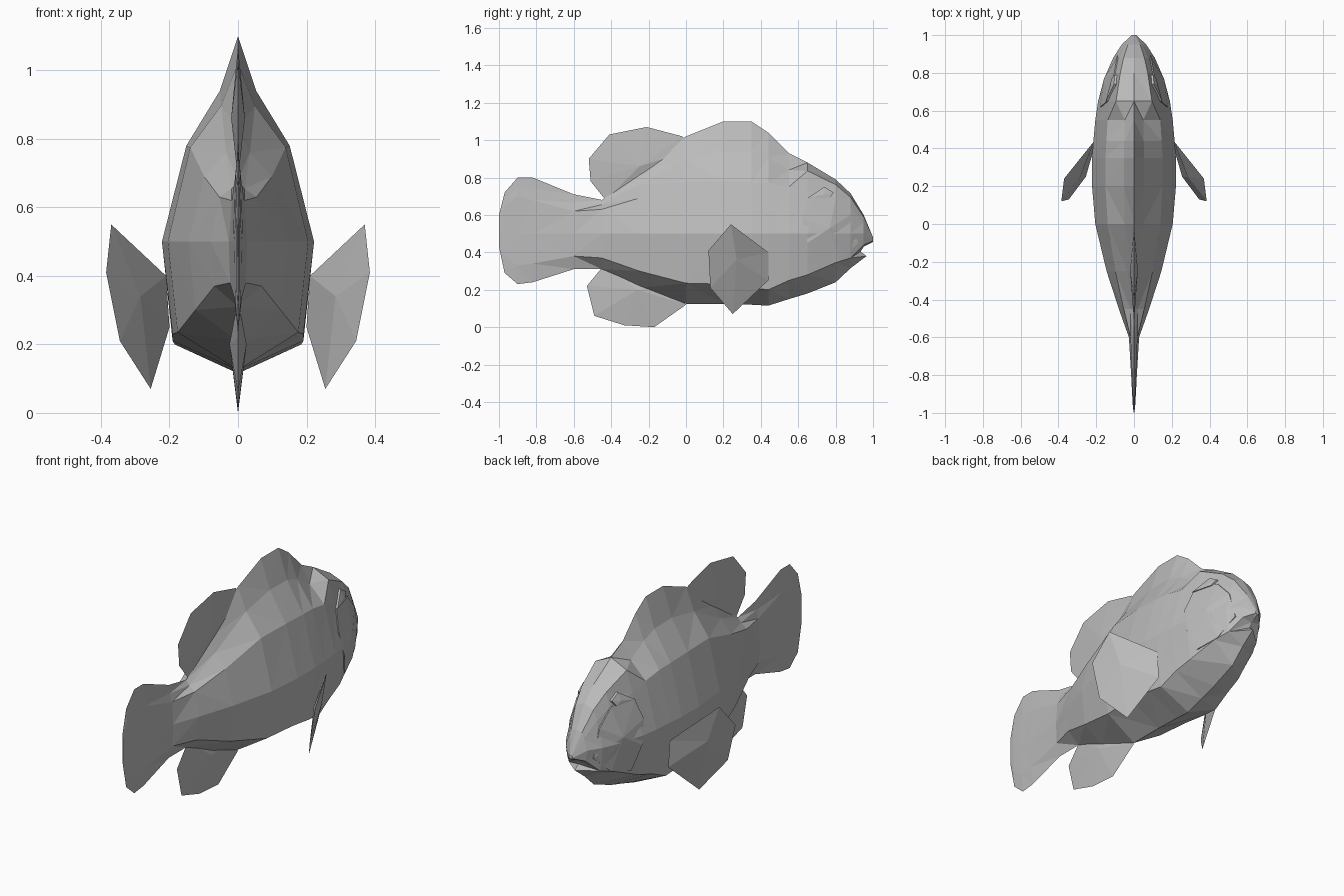
import bpy
import bmesh
from mathutils import Vector
from mathutils.bvhtree import BVHTree

default_cube = bpy.data.objects.get("Cube")
if default_cube:
    bpy.data.objects.remove(default_cube, do_unlink=True)

grey = bpy.data.materials.new("plain_grey")
grey.use_nodes = True
colour = (.5, .5, .5, 1)
grey.diffuse_color = colour
grey.node_tree.nodes["Principled BSDF"].inputs["Base Color"].default_value = colour


def make_part(name, verts, faces):
    """Turn vertices and faces into a flat shaded, single colour object."""
    mesh = bpy.data.meshes.new(name)
    mesh.from_pydata([tuple(v) for v in verts], [], faces)
    bm = bmesh.new()
    bm.from_mesh(mesh)
    bmesh.ops.remove_doubles(bm, verts=bm.verts, dist=.0001)
    bmesh.ops.triangulate(bm, faces=[f for f in bm.faces if len(f.verts) > 3])
    bmesh.ops.recalc_face_normals(bm, faces=bm.faces)
    bm.to_mesh(mesh)
    bm.free()
    mesh.materials.append(grey)
    part = bpy.data.objects.new(name, mesh)
    bpy.context.collection.objects.link(part)
    return part


def double_fan(outline, peak_a, peak_b):
    """Closed shell from an outline and one raised point on each side."""
    count = len(outline)
    faces = []
    for i in range(count):
        j = (i + 1) % count
        faces += [(i, j, count), (j, i, count + 1)]
    return list(outline) + [peak_a, peak_b], faces


def section_ring(y, top, bottom, width, shoulder, side, low):
    """Cross-section of the body, mirrored about the centre plane."""
    head = y > .6
    neck_width = width * (.5 if head else .24)
    neck = shoulder + (top - shoulder) * (.72 if head else .5)
    half = [(neck_width, neck), (width * .68, shoulder),
            (width, side), (width * .86, low)]
    ring = [(0, top)] + half + [(0, bottom)]
    ring += [(-x, z) for x, z in reversed(half)]
    return [Vector((x, y, z)) for x, z in ring]


# Body and tail fin: y, top, bottom, half width, shoulder, side and low ridge
sections = [
    (1, .48, .455, .012, .475, .465, .46),
    (.95, .6, .43, .065, .56, .5, .44),
    (.88, .715, .315, .11, .64, .5, .37),
    (.8, .79, .24, .145, .69, .5, .345),
    (.65, .88, .18, .19, .72, .5, .28),
    (.55, .93, .15, .205, .75, .5, .25),
    (.44, 1.04, .115, .215, .77, .5, .2),
    (.35, 1.1, .12, .222, .775, .5, .21),
    (.2, 1.1, .125, .222, .78, .5, .23),
    (0, 1.02, .125, .205, .775, .5, .235),
    (-.25, .83, .21, .145, .69, .5, .3),
    (-.45, .68, .31, .08, .63, .5, .37),
    (-.6, .71, .31, .027, .62, .5, .38),
    (-.82, .8, .24, .014, .68, .5, .34),
    (-.9, .8, .23, .01, .7, .5, .33),
    (-.97, .72, .29, .006, .65, .5, .38),
    (-1, .6, .43, .001, .56, .5, .46),
]
rings = [section_ring(*s) for s in sections]
size = len(rings[0])
body_verts = [v for ring in rings for v in ring]
body_faces = [tuple(range(size)), tuple(range(len(body_verts) - size, len(body_verts)))]
for r in range(len(rings) - 1):
    for i in range(size):
        j = (i + 1) % size
        a, b = r * size, (r + 1) * size
        body_faces.append((a + i, a + j, b + j, b + i))
body = make_part("body", body_verts, body_faces)

# Lower jaw wedge under the mouth
jaw = [(0, .965, .38), (.095, .88, .37), (0, .88, .315), (-.095, .88, .37), (0, .9, .43)]
make_part("lower_jaw", jaw, [(0, 1, 2), (0, 2, 3), (0, 4, 1), (0, 3, 4), (1, 4, 3, 2)])


def centre_fin(name, outline, centre, thickness):
    """Thin fin standing on the centre plane, thickest at its middle."""
    points = [Vector((0, y, z)) for y, z in outline]
    y, z = centre
    make_part(name, *double_fan(points, Vector((thickness, y, z)), Vector((-thickness, y, z))))


centre_fin("rear_dorsal_fin",
           [(-.43, .68), (-.51, .78), (-.52, .9), (-.41, 1.03), (-.21, 1.07),
            (-.02, 1.02), (.04, .95), (-.2, .8)], (-.25, .86), .02)
centre_fin("anal_fin",
           [(-.44, .33), (-.53, .22), (-.49, .06), (-.33, .01), (-.17, 0),
            (0, .12), (-.1, .22)], (-.26, .2), .025)


# Parts repeated on both sides
surface = BVHTree.FromObject(body, bpy.context.evaluated_depsgraph_get())


def skin_x(y, z):
    hit = surface.ray_cast(Vector((1, y, z)), Vector((-1, 0, 0)))[0]
    return hit.x if hit else 0


def skin_plate(name, outline, centre, lift, bulge, side):
    """Raised plate that follows the skin, with its rim sunk in the body."""
    count = len(outline)
    rim = [Vector((side * (skin_x(y, z) + lift), y, z)) for y, z in outline]
    sunk = [Vector((v.x - side * .03, v.y, v.z)) for v in rim]
    y, z = centre
    middle = Vector((side * (skin_x(y, z) + bulge), y, z))
    faces = []
    for i in range(count):
        j = (i + 1) % count
        faces += [(i, j, 2 * count), (i, count + i, count + j, j)]
    make_part(name, rim + sunk + [middle], faces)


cheek = [(.65, .69), (.62, .58), (.65, .45), (.7, .32), (.82, .35), (.92, .45),
         (.88, .6), (.8, .69), (.73, .71)]
brow = [(.65, .69), (.74, .75), (.79, .72), (.77, .69)]
pectoral = [(.37, .24, .55), (.385, .12, .41), (.345, .13, .21),
            (.255, .25, .07), (.2, .44, .25), (.21, .44, .4)]

for label, side in (("left", 1), ("right", -1)):
    skin_plate(label + "_cheek", cheek, (.77, .53), .006, .012, side)
    skin_plate(label + "_brow", brow, (.74, .71), .012, .016, side)
    fin = [Vector((side * x, y, z)) for x, y, z in pectoral]
    make_part(label + "_pectoral_fin", *double_fan(
        fin, Vector((side * .32, .27, .36)), Vector((side * .285, .25, .34))))
